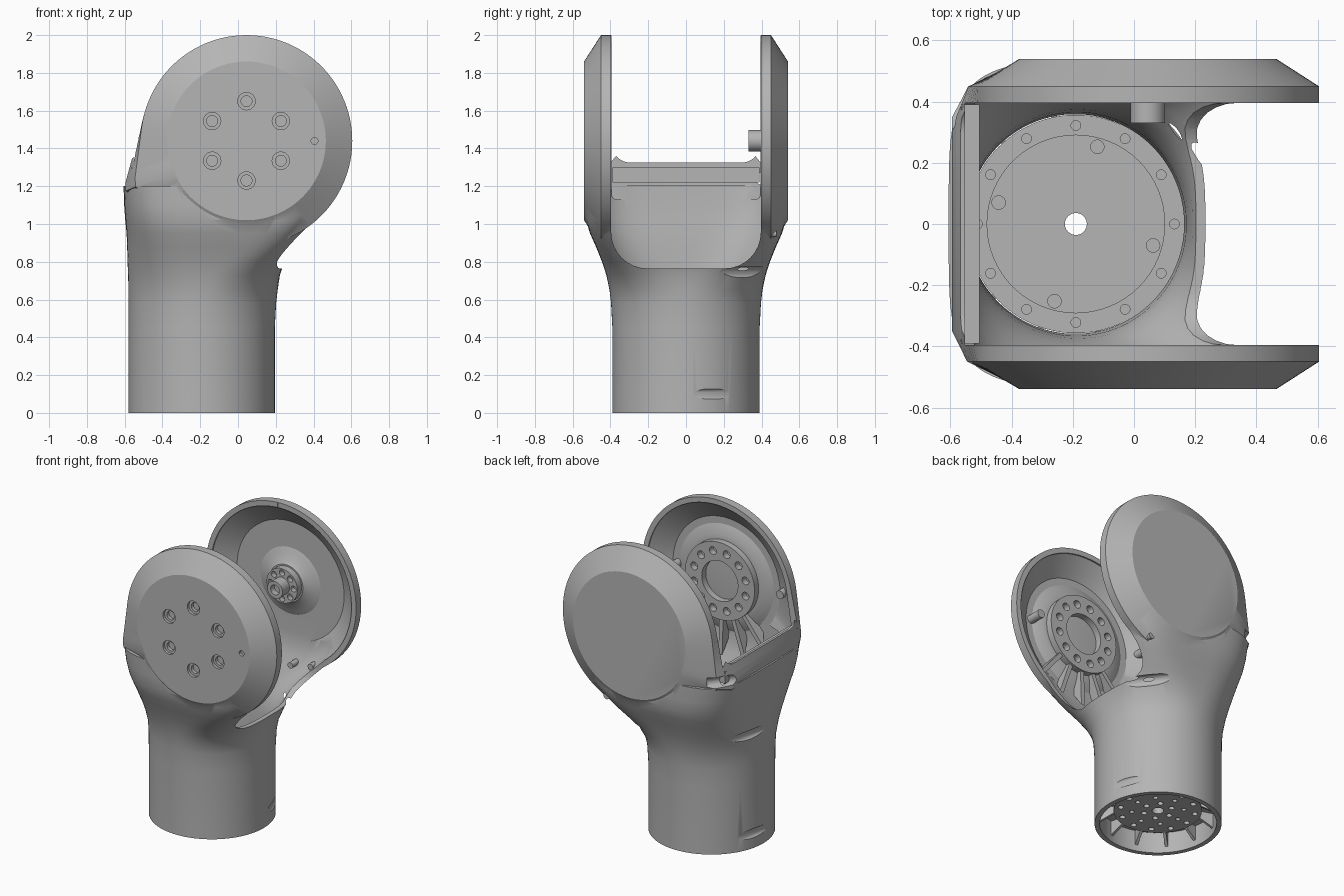
import bpy, bmesh, math
from mathutils import Vector
from math import cos, sin, pi, radians

if "Cube" in bpy.data.objects:
    bpy.data.objects.remove(bpy.data.objects["Cube"])

GREY = bpy.data.materials.new("satin grey")
GREY.use_nodes = True
GREY.diffuse_color = (0.46, 0.46, 0.46, 1)
GREY.node_tree.nodes["Principled BSDF"].inputs["Base Color"].default_value = (0.46, 0.46, 0.46, 1)

TX = -0.19            # tube axis
PX, PZ = 0.045, 1.44  # pivot axis
SEG = 96


def finish(name, bm):
    bmesh.ops.recalc_face_normals(bm, faces=bm.faces)
    me = bpy.data.meshes.new(name)
    bm.to_mesh(me)
    bm.free()
    me.materials.append(GREY)
    ob = bpy.data.objects.new(name, me)
    bpy.context.collection.objects.link(ob)
    return ob


def loft(name, rings):
    bm = bmesh.new()
    rows = [[bm.verts.new(p) for p in ring] for ring in rings]
    n = len(rows[0])
    for a, b in zip(rows, rows[1:]):
        for i in range(n):
            j = (i + 1) % n
            bm.faces.new((a[i], a[j], b[j], b[i]))
    bm.faces.new(rows[0])
    bm.faces.new(rows[-1])
    return finish(name, bm)


def cylinders(name, specs, seg=24):
    """Separate round bars, each given as (start, end, radius)."""
    bm = bmesh.new()
    for a, b, r in specs:
        a, b = Vector(a), Vector(b)
        m = (b - a).to_track_quat("Z", "Y").to_matrix().to_4x4()
        m.translation = (a + b) / 2
        bmesh.ops.create_cone(bm, cap_ends=True, segments=seg, radius1=r,
                              radius2=r, depth=(b - a).length, matrix=m)
    return finish(name, bm)


def volume(me):
    bm = bmesh.new()
    bm.from_mesh(me)
    v = abs(bm.calc_volume())
    bm.free()
    return v


def boolean(ob, tool, op="DIFFERENCE"):
    """Apply a boolean, keeping only a result of plausible volume."""
    tool.hide_render = True
    before, size = volume(ob.data), volume(tool.data)
    low, high = (before, before + size) if op == "UNION" else (max(before - size, before * .1), before)
    mod = ob.modifiers.new("cut", "BOOLEAN")
    mod.operation, mod.object = op, tool
    for solver in ("MANIFOLD", "EXACT"):
        mod.solver = solver
        graph = bpy.context.evaluated_depsgraph_get()
        graph.update()
        result = bpy.data.meshes.new_from_object(ob.evaluated_get(graph))
        if low - 1e-4 < volume(result) < high + 1e-4:
            ob.data = result
            break
    ob.modifiers.clear()
    bpy.data.objects.remove(tool)


def smooth(ob, angle=26):
    bpy.ops.object.select_all(action="DESELECT")
    ob.select_set(True)
    bpy.context.view_layer.objects.active = ob
    bpy.ops.object.shade_smooth_by_angle(angle=radians(angle))


# Trunk sections: height, left x, right x, half depth, left and right squareness
TRUNK = [(0, -.58, .195, .39, 2, 2), (.45, -.58, .195, .39, 2, 2), (.58, -.58, .202, .397, 2, 2),
         (.65, -.58, .21, .405, 2.05, 2.1), (.73, -.582, .222, .422, 2.2, 2.6),
         (.8, -.585, .245, .445, 2.4, 3.6), (.88, -.587, .3, .477, 2.75, 5),
         (.95, -.59, .365, .508, 3.1, 5), (1.02, -.597, .43, .53, 3.5, 5),
         (1.1, -.603, .49, .533, 4, 5), (1.2, -.606, .53, .534, 4.5, 5)]


def trunk(name, inset, bottom):
    rings = []
    for z, xl, xr, hy, nl, nr in TRUNK:
        ax, hy, cx = (xr - xl) / 2 - inset, hy - inset, (xl + xr) / 2
        ring = []
        for i in range(SEG):
            t = 2 * pi * (i + .5) / SEG
            c, s = cos(t), sin(t)
            n = nr if c > 0 else nl
            ring.append((cx + math.copysign(abs(c) ** (2 / n), c) * ax,
                         math.copysign(abs(s) ** (2 / n), s) * hy, z or bottom))
        rings.append(ring)
    return loft(name, rings)


def cheek_ring(y, radius, tip=0.0):
    """Circle about the pivot, drawn out to a tangent tip low on the left."""
    ring, tip_angle = [], radians(201.6)
    spread = math.acos(radius / tip) if tip > radius else 0
    for i in range(SEG):
        t = 2 * pi * i / SEG
        d = abs(t - tip_angle)
        r = radius / cos(spread - d) if d < spread else radius
        ring.append((PX + r * cos(t), y, PZ + r * sin(t)))
    return ring


def slot(name, x0, x1, floor, r, half):
    """U-shaped channel running along x."""
    prof = [(-half, 2.3)]
    prof += [(-half + r - r * cos(a), floor + r - r * sin(a)) for a in [pi / 16 * k for k in range(9)]]
    prof += [(-y, z) for y, z in reversed(prof)]
    return loft(name, [[(x, y, z) for y, z in prof] for x in (x0, x1)])


# Fork body: trunk plus chamfered cheeks
body = trunk("fork_body", 0, 0)
cheeks = loft("cheeks", [cheek_ring(-.54, .42), cheek_ring(-.45, .56, .64), cheek_ring(-.35, .56, .7),
                         cheek_ring(.35, .56, .7), cheek_ring(.45, .56, .64), cheek_ring(.54, .42)])
boolean(body, cheeks, "UNION")

# Hollow tube, open right side, gap between the cheeks, dished cheek interiors
boolean(body, trunk("tube_bore", .031, -.05))
boolean(body, slot("right_channel", .02, 1, .765, .19, .396))
boolean(body, slot("upper_channel", -.552, .1, 1.13, .03, .395))
boolean(body, slot("left_channel", -1, -.3, 1.325, .1, .394))
for s in (-1, 1):
    boolean(body, loft("dish", [cheek_ring(s * .37, .525, .61), cheek_ring(s * .405, .525, .61),
                                cheek_ring(s * .497, .4)]))

# Counterbored bolt holes in the front cheek
bolts = [(PX + .21 * cos(radians(a)), PZ + .21 * sin(radians(a))) for a in range(30, 390, 60)]
boolean(body, cylinders("counterbores", [((x, -.6, z), (x, -.522, z), .046) for x, z in bolts]))
bores = [((x, -.6, z), (x, -.4, z), .029) for x, z in bolts]
boolean(body, cylinders("bores", bores + [((PX + .36, -.6, PZ), (PX + .36, -.52, PZ), .018)]))

# Long scooped screw pockets in the tube sides: bearing, height, distance from axis
for deg, z, dist in ((21, .1, .39), (38, .74, .452), (167, .1, .39), (168, .78, .4), (143, 1.24, .525)):
    c, s = cos(radians(deg)), sin(radians(deg))
    x, y = TX + (dist + .018) * c, (dist + .018) * s
    boolean(body, cylinders("pocket", [((x - .2 * s, y + .2 * c, z), (x + .2 * s, y - .2 * c, z), .036)]))
smooth(body)


def polar(cx, cy, r, n, start=0):
    return [(cx + r * cos(start + 2 * pi * k / n), cy + r * sin(start + 2 * pi * k / n)) for k in range(n)]


# Front bearing ring
ring = cylinders("bearing_ring", [((PX, -.5, PZ), (PX, -.425, PZ), .26)], 64)
boolean(ring, cylinders("ring_bore", [((PX, -.496, PZ), (PX, -.3, PZ), .135)], 48))
boolean(ring, cylinders("ring_holes", [((x, -.47, z), (x, -.3, z), .026)
                                       for x, z in polar(PX, PZ, .198, 12, .26)]))
smooth(ring)

# Sloping bosses round the front ring and the rear hub
for name, side, sections in (("front_boss", -1, ((.5, .36), (.488, .335), (.473, .29), (.468, .262))),
                             ("rear_boss", 1, ((.51, .25), (.485, .2), (.465, .14), (.45, .125)))):
    smooth(loft(name, [[(x, side * y, z) for x, z in polar(PX, PZ, r, 48)] for y, r in sections]), 40)

# Rear hub: drilled disc and spigot
hub = cylinders("rear_hub", [((PX, .47, PZ), (PX, .405, PZ), .115)], 48)
boolean(hub, cylinders("hub_holes", [((x, .44, z), (x, .3, z), .02) for x, z in polar(PX, PZ, .086, 8)]))
smooth(hub)
spigot = cylinders("hub_spigot", [((PX, .43, PZ), (PX, .33, PZ), .057)], 32)
boolean(spigot, cylinders("spigot_bore", [((PX, .37, PZ), (PX, .3, PZ), .033)]))
smooth(spigot)

# Small studs inside the cheeks
studs = [((.11, .48, .92), (.11, .4, .92), .02), ((.26, .48, .95), (.26, .4, .95), .02),
         ((PX + .36, -.51, PZ), (PX + .36, -.4, PZ), .028), ((-.42, -.48, 1.48), (-.42, -.4, 1.48), .028)]
smooth(cylinders("studs", studs, 16))


def plate(bm, corners, thick):
    """Flat rib from four coplanar corners."""
    c = [Vector(p) for p in corners]
    n = (c[1] - c[0]).cross(c[2] - c[0]).normalized() * thick / 2
    a, b = [bm.verts.new(p + n) for p in c], [bm.verts.new(p - n) for p in c]
    bm.faces.new(a)
    bm.faces.new(b)
    for i in range(4):
        j = (i + 1) % 4
        bm.faces.new((a[i], a[j], b[j], b[i]))


# Stiffening ribs fanning down inside the front cheek
bm = bmesh.new()
for deg in range(230, 311, 20):
    c, s = cos(radians(deg)), sin(radians(deg))
    plate(bm, [(PX + r * c, y, PZ + r * s)
               for r, y in ((.25, -.505), (.4, -.505), (.5, -.43), (.25, -.44))], .028)
finish("cheek_ribs", bm)

# Ledge along the top of the left wall
bm = bmesh.new()
plate(bm, [(-.535, -.39, 1.22), (-.535, .39, 1.22), (-.535, .39, 1.3), (-.535, -.39, 1.3)], .06)
finish("wall_ledge", bm)

# Drive unit in the tube: body, raised cover, lower flange
drive = cylinders("drive_body", [((TX, 0, .14), (TX, 0, .3), .357)], 96)
boolean(drive, cylinders("drive_bore", [((TX, 0, 0), (TX, 0, .5), .036)]))
boolean(drive, cylinders("rim_holes", [((x, y, .285), (x, y, .4), .016) for x, y in polar(TX, 0, .322, 12)], 16))
smooth(drive)
cover = cylinders("drive_cover", [((TX, 0, .29), (TX, 0, .308), .292)], 64)
boolean(cover, cylinders("cover_bore", [((TX, 0, 0), (TX, 0, .5), .036)]))
boolean(cover, cylinders("cover_holes", [((x, y, .3), (x, y, .4), .022) for x, y in polar(TX, 0, .262, 4, 1.3)]))
smooth(cover)
flange = cylinders("lower_flange", [((TX, 0, .09), (TX, 0, .15), .27)], 64)
boolean(flange, cylinders("flange_bore", [((TX, 0, 0), (TX, 0, .5), .036)]))
boolean(flange, cylinders("flange_holes", [((x, y, 0), (x, y, .115), r) for q, n, r in
                                           ((.09, 6, .018), (.16, 8, .015), (.23, 12, .018))
                                           for x, y in polar(TX, 0, q, n)], 16))
smooth(flange)

# Radial webs between flange and tube
bm = bmesh.new()
for k in range(12):
    c, s = cos(pi * k / 6 + .2), sin(pi * k / 6 + .2)
    plate(bm, [(TX + r * c, r * s, z) for r, z in ((.26, .145), (.26, .1), (.365, .04), (.365, .145))], .018)
finish("tube_webs", bm)
